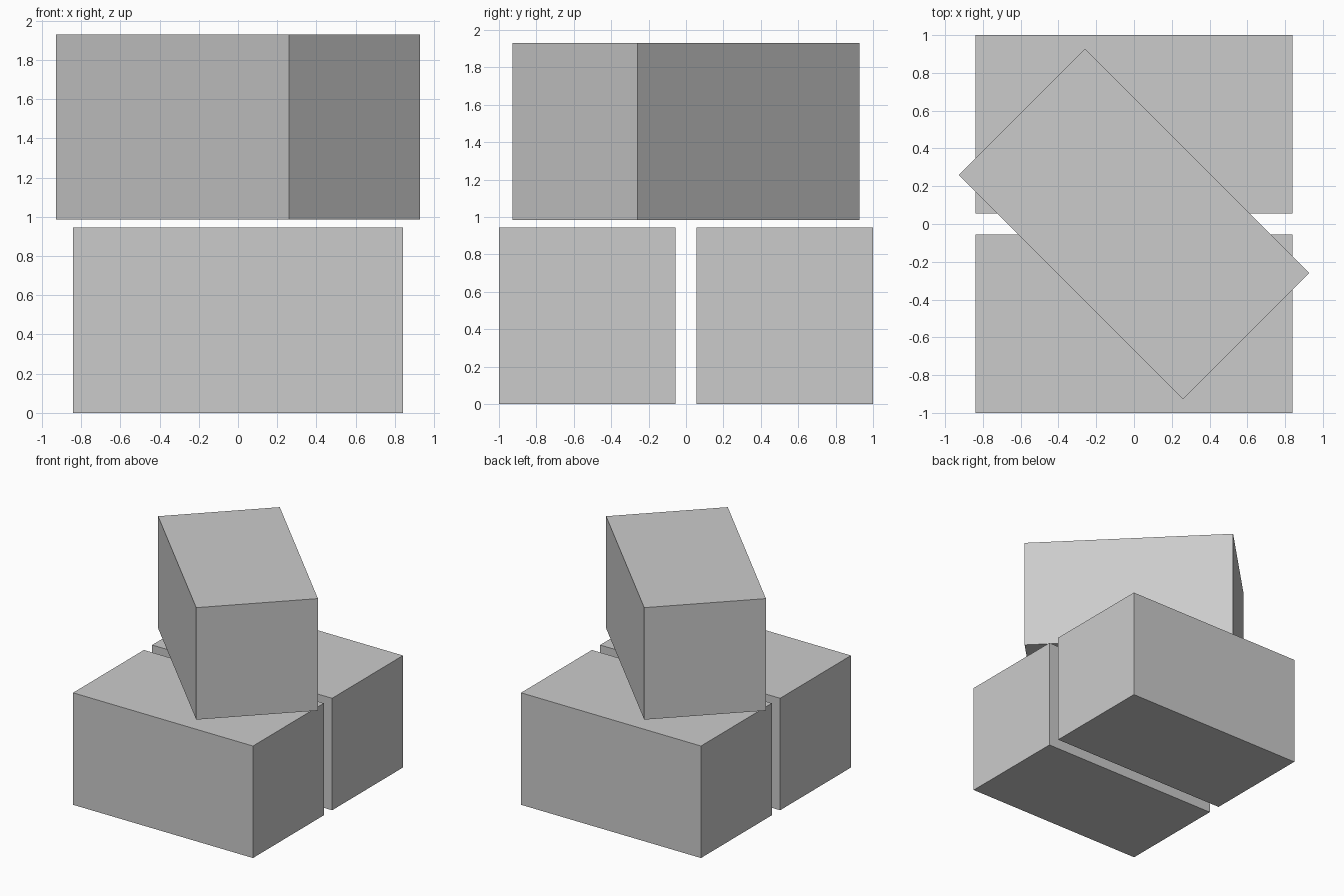
import bpy
from math import radians

default_cube = bpy.data.objects.get("Cube")
if default_cube:
    bpy.data.objects.remove(default_cube, do_unlink=True)

# One plain grey for every block
GREY = (0.6, 0.6, 0.6, 1)
grey = bpy.data.materials.new("plain grey")
grey.use_nodes = True
grey.diffuse_color = GREY
grey.node_tree.nodes["Principled BSDF"].inputs["Base Color"].default_value = GREY

LENGTH, SIDE = 1.68, 0.945
TOP = 1.93


def block(name, y, z, turn=0):
    """Square-section block centred at (0, y, z), turned about z in degrees."""
    bpy.ops.mesh.primitive_cube_add(size=1, location=(0, y, z),
                                    rotation=(0, 0, radians(turn)))
    obj = bpy.context.object
    obj.name = name
    obj.scale = (LENGTH, SIDE, SIDE)
    bpy.ops.object.transform_apply(location=False, rotation=False, scale=True)
    obj.data.materials.append(grey)
    return obj


# Two parallel blocks on the ground with a gap between them
for name, side in (("front_block", -1), ("back_block", 1)):
    block(name, side * (1 - SIDE / 2), SIDE / 2)

# Third block lying diagonally across, just above the lower pair
block("top_block", 0, TOP - SIDE / 2, -45)
